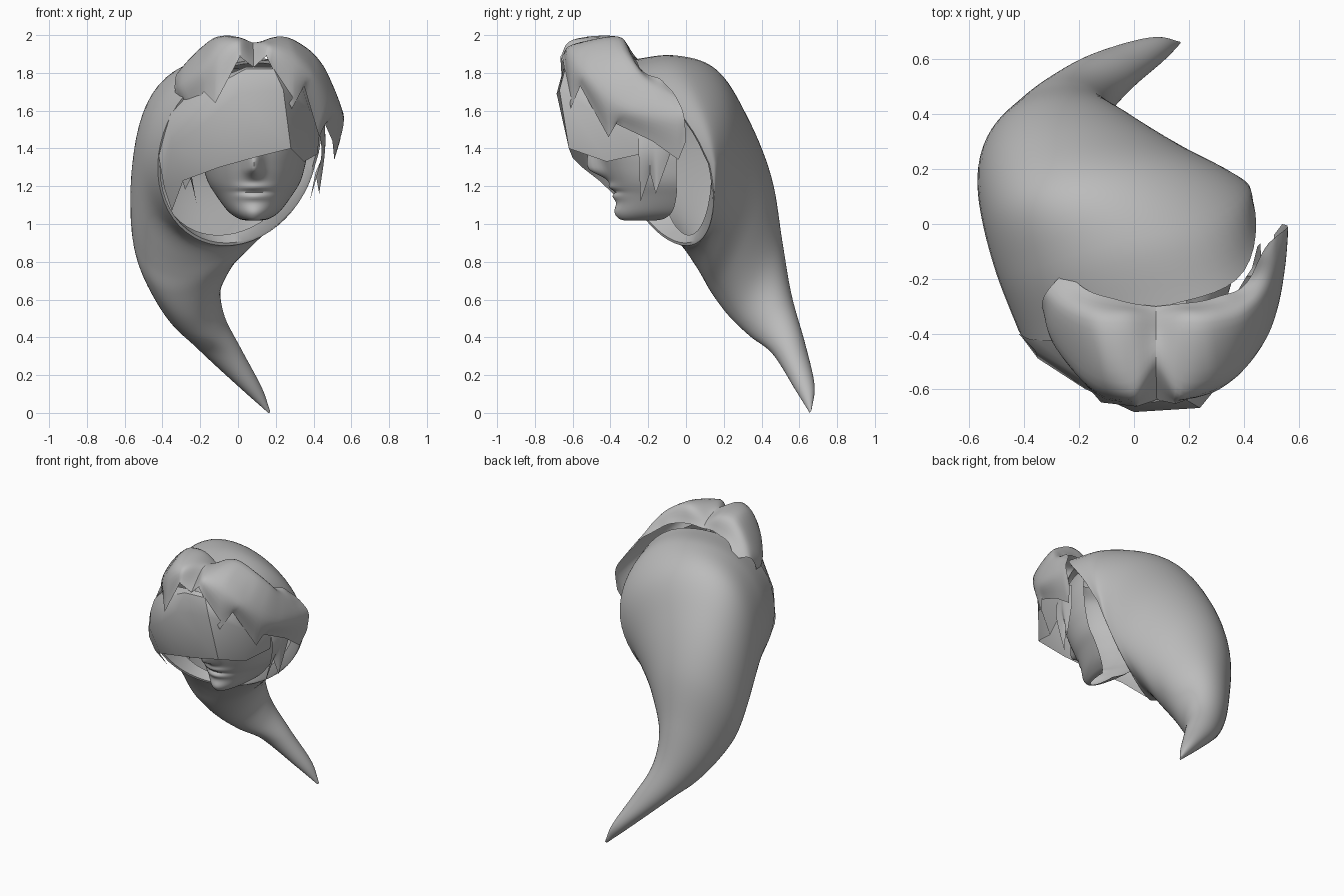
import bpy, math
from mathutils import Vector as V

grey = bpy.data.materials.new("plain grey")
grey.diffuse_color = (0.5, 0.5, 0.5, 1)


def spline(pts, n, sharp=False):
    """Catmull-Rom curve through pts, n steps per span (straight spans if sharp)."""
    out = []
    for i in range(len(pts) - 1):
        b, c = pts[i], pts[i + 1]
        a = pts[i - 1] if i else b * 2 - c
        d = pts[i + 2] if i + 2 < len(pts) else c * 2 - b
        for k in range(n):
            t = k / n
            if sharp:
                out.append(b.lerp(c, t))
            else:
                out.append(0.5 * (2 * b + (c - a) * t + (2 * a - 5 * b + 4 * c - d) * t * t
                                  + (3 * b - a - 3 * c + d) * t ** 3))
    out.append(pts[-1].copy())
    return out


def sheet(name, rows, closed=False, cap=False, angle=40):
    """Skin a list of equal-length rows of points."""
    m = len(rows[0])
    verts = [p for r in rows for p in r]
    faces = []
    for i in range(len(rows) - 1):
        for j in range(m if closed else m - 1):
            k = (j + 1) % m
            faces.append((i * m + j, i * m + k, (i + 1) * m + k, (i + 1) * m + j))
    if cap:
        faces.append(tuple(range((len(rows) - 1) * m, len(rows) * m)))
    me = bpy.data.meshes.new(name)
    me.from_pydata(verts, [], faces)
    me.materials.append(grey)
    ob = bpy.data.objects.new(name, me)
    bpy.context.collection.objects.link(ob)
    bpy.ops.object.select_all(action='DESELECT')
    ob.select_set(True)
    bpy.context.view_layer.objects.active = ob
    bpy.ops.object.mode_set(mode='EDIT')
    bpy.ops.mesh.select_all(action='SELECT')
    bpy.ops.mesh.normals_make_consistent(inside=False)
    bpy.ops.object.mode_set(mode='OBJECT')
    bpy.ops.object.shade_smooth_by_angle(angle=math.radians(angle))
    return ob


def lock(name, cols):
    """Hair shell: columns run from the root to a jagged lower edge."""
    rows = [[V(c[r]) for c in cols] for r in range(len(cols[0]))]
    fine = [spline(r, 6, i == len(rows) - 1) for i, r in enumerate(rows)]
    lines = [spline([r[j] for r in fine], 6) for j in range(len(fine[0]))]
    return sheet(name, lines, angle=60)


def bump(x, c, s):
    return math.exp(-((x - c) / s) ** 2)


# Hood: elliptical sections as left x, right x, side slope in y, top (y, z),
# bottom (y, z), lean, bow to the left, forward bulge at the upper right
sections = [
    (-.42, .42, .25, -.28, 1.86, .00, .885, .065, 0, 1.0),
    (-.50, .41, .17, -.05, 1.89, .02, .87, .03, .04, .5),
    (-.55, .33, .10, .15, 1.82, .05, .80, .01, .10, 0),
    (-.57, .19, .05, .32, 1.57, .09, .72, .01, .08, 0),
    (-.55, .03, .03, .45, 1.25, .14, .63, .01, .04, 0),
    (-.47, -.085, .02, .51, .90, .23, .51, 0, 0, 0),
    (-.36, -.075, .00, .56, .62, .34, .405, 0, 0, 0),
    (-.21, .015, .00, .63, .37, .46, .31, 0, 0, 0),
    (.01, .125, .00, .68, .15, .58, .12, 0, 0, 0),
    (.155, .17, .00, .665, .015, .655, .00, 0, 0, 0),
]
N = 56


def ring(s, scale=1.0):
    c = V(((s[0] + s[1]) / 2, (s[3] + s[5]) / 2, (s[4] + s[6]) / 2))
    u = V(((s[1] - s[0]) / 2, s[2], 0))
    v = V((s[7], (s[3] - s[5]) / 2, (s[4] - s[6]) / 2))
    bow = V((-s[8], 0, 0))
    bulge = V((.06, -.11, .025)) * s[9]
    out = []
    for k in range(N):
        a = 2 * math.pi * k / N
        out.append(c + scale * (u * math.cos(a) + v * math.sin(a) + bow * math.sin(a) ** 2
                                + bulge * bump(a, math.radians(50), .6)))
    return out


rings = [ring(s) for s in sections]
lines = [spline([r[j] for r in rings], 7) for j in range(N)]
sheet("hood", [list(r) for r in zip(*lines)], closed=True, cap=True)

# Turned-in lip around the hood opening
lip = [ring(sections[i], k) for i, k in ((0, 1), (0, .97), (1, .86))]
sheet("hood_lip", lip, closed=True)

# Face: rows of height, half width, front y, back y
face_rows = [
    (1.018, .04, -.32, -.16), (1.03, .085, -.35, -.11), (1.07, .14, -.365, -.07),
    (1.15, .20, -.372, -.05), (1.22, .243, -.40, -.05), (1.30, .268, -.435, -.05),
    (1.40, .285, -.47, -.05), (1.55, .285, -.50, -.06), (1.70, .23, -.47, -.10),
    (1.78, .12, -.40, -.18)]
xs = spline([V((w, yf, yb)) for z, w, yf, yb in face_rows], 8)
zs = spline([V((z, 0, 0)) for z, *_ in face_rows], 8)
face = []
for p, q in zip(xs, zs):
    w, yf, yb = p
    z = q.x
    row = []
    for k in range(65):
        a = math.radians(-90 + 180 * k / 64)
        dx = w * math.sin(a)
        y = yb + (yf - yb) * max(math.cos(a), 0)
        nose = .085 * bump(z, 1.295, .045 if z < 1.295 else .12) * bump(dx, 0, .042)
        wide = bump(dx, 0, .085)
        lips = wide * (.018 * bump(z, 1.195, .02) + .018 * bump(z, 1.145, .02)
                       - .01 * bump(z, 1.17, .01))
        chin = .015 * bump(z, 1.06, .035) * bump(dx, 0, .07)
        row.append(V((.085 + dx, y - nose - lips - chin, z)))
    face.append(row)
sheet("face", face, angle=60)

# Faceted fringe that covers the eyes: columns back, top, middle, bottom
fringe = [
    [(-.42, -.40, 1.36), (-.41, -.41, 1.30), (-.39, -.37, 1.19), (-.35, -.29, 1.07)],
    [(-.36, -.42, 1.58), (-.36, -.46, 1.52), (-.35, -.49, 1.41), (-.29, -.46, 1.23)],
    [(-.23, -.43, 1.72), (-.18, -.56, 1.70), (-.18, -.60, 1.53), (-.10, -.55, 1.30)],
    [(.04, -.61, 1.83), (.04, -.65, 1.82), (.00, -.685, 1.69), (.08, -.60, 1.35)],
    [(.19, -.60, 1.83), (.19, -.64, 1.82), (.24, -.67, 1.71), (.28, -.62, 1.40)],
    [(.33, -.45, 1.76), (.33, -.47, 1.75), (.38, -.50, 1.60), (.35, -.42, 1.33)],
    [(.41, -.23, 1.69), (.41, -.25, 1.68), (.44, -.25, 1.55), (.42, -.24, 1.37)]]
sheet("fringe", [[V(p) for p in c] for c in fringe], angle=40)

# Two swept hair locks either side of the parting
part = [(.08, -.30, 1.88), (.08, -.37, 1.93), (.08, -.50, 1.955), (.083, -.64, 1.83)]
lock("right_lock", [
    part,
    [(.17, -.29, 1.89), (.18, -.36, 1.985), (.17, -.60, 1.95), (.15, -.655, 1.89)],
    [(.25, -.28, 1.88), (.27, -.36, 1.985), (.29, -.59, 1.89), (.285, -.61, 1.61)],
    [(.32, -.26, 1.86), (.38, -.34, 1.92), (.40, -.52, 1.80), (.35, -.56, 1.73)],
    [(.38, -.24, 1.82), (.45, -.29, 1.84), (.48, -.42, 1.68), (.43, -.41, 1.46)],
    [(.42, -.20, 1.79), (.49, -.23, 1.76), (.525, -.30, 1.61), (.46, -.37, 1.53)],
    [(.45, -.14, 1.77), (.515, -.15, 1.70), (.55, -.16, 1.57), (.50, -.18, 1.44)],
    [(.47, -.10, 1.73), (.52, -.08, 1.67), (.56, -.05, 1.55), (.51, -.04, 1.34)],
    [(.49, -.07, 1.70), (.525, -.04, 1.65), (.56, -.01, 1.57), (.54, .00, 1.44)]])
lock("left_lock", [
    part,
    [(.00, -.29, 1.89), (-.02, -.36, 1.985), (.00, -.60, 1.975), (.01, -.665, 1.885)],
    [(-.08, -.27, 1.88), (-.12, -.36, 1.985), (-.10, -.60, 1.93), (-.12, -.65, 1.64)],
    [(-.15, -.25, 1.87), (-.20, -.34, 1.93), (-.20, -.54, 1.83), (-.18, -.58, 1.70)],
    [(-.20, -.22, 1.84), (-.27, -.30, 1.86), (-.30, -.42, 1.74), (-.25, -.47, 1.61)],
    [(-.25, -.17, 1.80), (-.32, -.25, 1.80), (-.335, -.30, 1.72), (-.32, -.32, 1.64)]])

# Jagged side strands in front of the ears
lock("right_strand", [
    [(.43, -.25, 1.50), (.44, -.25, 1.35), (.38, -.24, 1.12)],
    [(.45, -.19, 1.53), (.45, -.19, 1.38), (.41, -.19, 1.27)],
    [(.46, -.14, 1.54), (.46, -.15, 1.38), (.43, -.16, 1.16)],
    [(.46, -.07, 1.50), (.46, -.07, 1.44), (.45, -.08, 1.38)]])
lock("left_strand", [
    [(-.30, -.30, 1.40), (-.31, -.30, 1.30), (-.28, -.30, 1.18)],
    [(-.27, -.26, 1.40), (-.28, -.26, 1.32), (-.25, -.26, 1.24)],
    [(-.24, -.22, 1.40), (-.25, -.22, 1.30), (-.22, -.22, 1.11)]])
